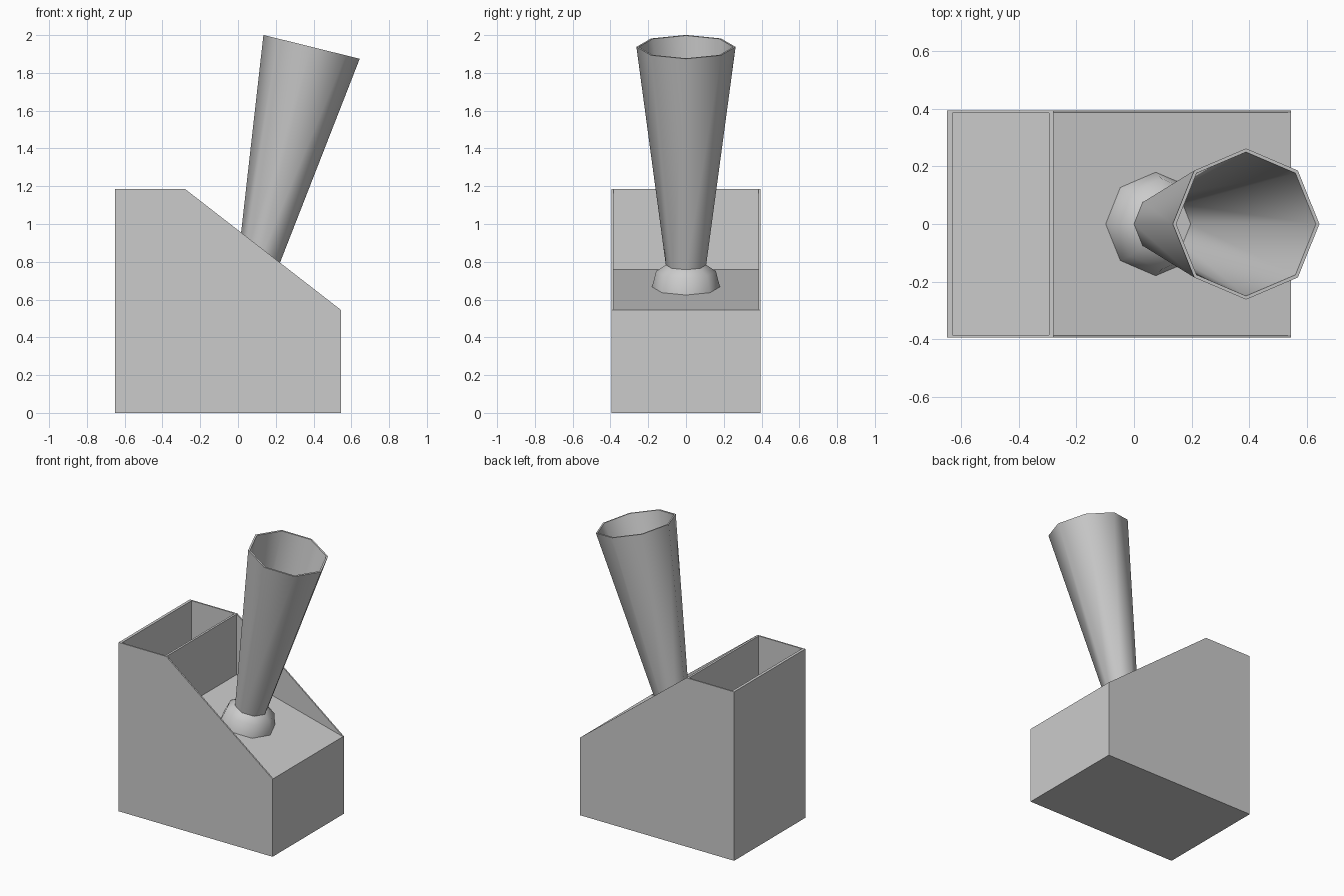
import bpy, bmesh, math
from mathutils import Matrix

if "Cube" in bpy.data.objects:
    bpy.data.objects.remove(bpy.data.objects["Cube"])


def finish(name, bm):
    bmesh.ops.recalc_face_normals(bm, faces=bm.faces)
    me = bpy.data.meshes.new(name)
    bm.to_mesh(me)
    bm.free()
    ob = bpy.data.objects.new(name, me)
    bpy.context.collection.objects.link(ob)
    return ob


def prism(name, profile, half_y):
    """Extrude an x-z profile symmetrically along y."""
    bm = bmesh.new()
    face = bm.faces.new([bm.verts.new((x, -half_y, z)) for x, z in profile])
    res = bmesh.ops.extrude_face_region(bm, geom=[face])
    verts = [g for g in res["geom"] if isinstance(g, bmesh.types.BMVert)]
    bmesh.ops.translate(bm, verts=verts, vec=(0, 2 * half_y, 0))
    return finish(name, bm)


def cut(target, cutter):
    mod = target.modifiers.new("cut", "BOOLEAN")
    mod.operation = "DIFFERENCE"
    mod.solver = "EXACT"
    mod.object = cutter
    bpy.context.view_layer.objects.active = target
    bpy.ops.object.modifier_apply(modifier=mod.name)
    bpy.data.objects.remove(cutter)


def lathe(name, profile, sides):
    """Rings of (radius, height) joined by quads, capped at both ends."""
    bm = bmesh.new()
    rings = [[bm.verts.new((r * math.cos(2 * math.pi * i / sides),
                            r * math.sin(2 * math.pi * i / sides), h))
              for i in range(sides)] for r, h in profile]
    for a, b in zip(rings, rings[1:]):
        for i in range(sides):
            j = (i + 1) % sides
            bm.faces.new((a[i], a[j], b[j], b[i]))
    bm.faces.new(rings[0])
    bm.faces.new(rings[-1])
    return finish(name, bm)


# Housing: sloped block with a sunken deck and an open rear bin
housing = prism("housing", [(-0.65, 0), (0.545, 0), (0.545, 0.545),
                            (-0.28, 1.185), (-0.65, 1.185)], 0.395)
slope = (0.545 - 0.76) / 0.825
deck_cut = prism("deck_cutter", [(-0.28, 0.76), (0.745, 0.545 + slope * 0.2),
                                 (0.745, 1.4), (-0.28, 1.4)], 0.385)
cut(housing, deck_cut)
bin_cut = prism("bin_cutter", [(-0.63, 0.02), (-0.295, 0.02),
                               (-0.295, 1.4), (-0.63, 1.4)], 0.385)
cut(housing, bin_cut)

# Funnel: octagonal foot, narrow neck, hollow flared tube
funnel = lathe("funnel", [(0.18, 0), (0.158, 0.086), (0.107, 0.12),
                          (0.2625, 1.309), (0.25, 1.309), (0.096, 0.12)], 8)
funnel.data.transform(Matrix.Translation((0.075, 0, 0.667))
                      @ Matrix.Rotation(math.radians(13.9), 4, "Y"))
bpy.ops.object.select_all(action="DESELECT")
funnel.select_set(True)
bpy.context.view_layer.objects.active = funnel
bpy.ops.object.shade_smooth_by_angle(angle=math.radians(60))
